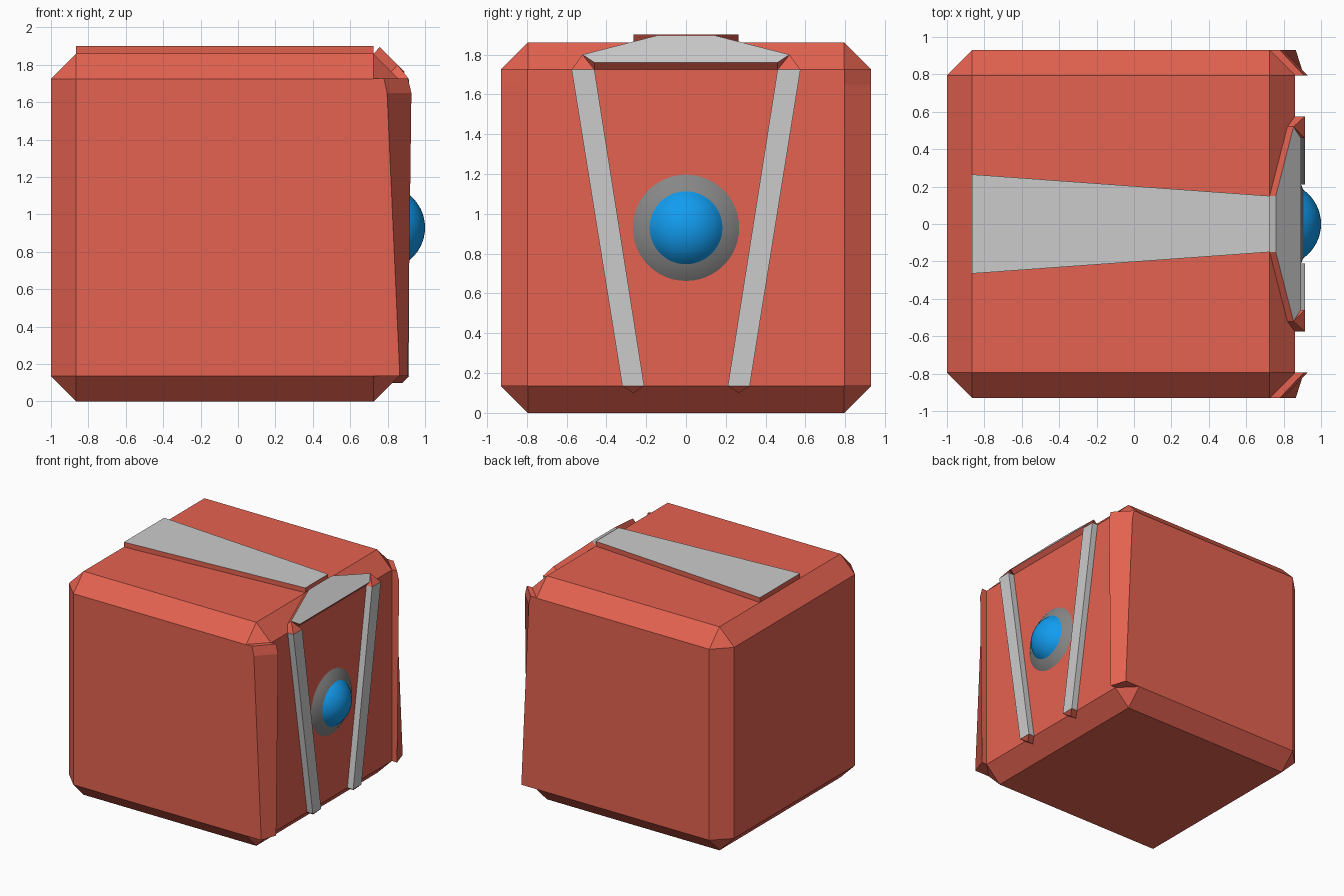
import bpy, bmesh, math
from mathutils import Vector

if "Cube" in bpy.data.objects:
    bpy.data.objects.remove(bpy.data.objects["Cube"])


def material(name, rgb):
    m = bpy.data.materials.new(name)
    m.diffuse_color = (*rgb, 1)
    m.use_nodes = True
    m.node_tree.nodes["Principled BSDF"].inputs["Base Color"].default_value = m.diffuse_color
    return m


RED = material("red", (0.775, 0.122, 0.08))
BLUE = material("blue", (0.006, 0.335, 0.87))
GREY = material("grey", (0.7, 0.7, 0.7))
DARK_GREY = material("dark_grey", (0.24, 0.24, 0.24))


def make_object(name, bm, mats):
    bmesh.ops.recalc_face_normals(bm, faces=bm.faces[:])
    mesh = bpy.data.meshes.new(name)
    bm.to_mesh(mesh)
    bm.free()
    for m in mats:
        mesh.materials.append(m)
    ob = bpy.data.objects.new(name, mesh)
    bpy.context.collection.objects.link(ob)
    return ob


def plate(name, outline, offset, grey_sides=()):
    """Flat panel: grey outer face, red edges except the listed sides."""
    bm = bmesh.new()
    lo = [bm.verts.new(p) for p in outline]
    hi = [bm.verts.new(Vector(p) + Vector(offset)) for p in outline]
    bm.faces.new(lo[::-1])
    bm.faces.new(hi).material_index = 1
    n = len(lo)
    for i in range(n):
        j = (i + 1) % n
        f = bm.faces.new((lo[i], lo[j], hi[j], hi[i]))
        f.material_index = int(i in grey_sides)
    return make_object(name, bm, (RED, GREY))


def lathe(name, profile, mat):
    """Revolve (x, radius) points about the eye axis."""
    bm = bmesh.new()
    vs = [bm.verts.new((x, 0, 0.93 + r)) for x, r in profile]
    edges = [bm.edges.new(e) for e in zip(vs, vs[1:])]
    bmesh.ops.spin(bm, geom=vs + edges, cent=(0, 0, 0.93), axis=(1, 0, 0),
                   angle=math.tau, steps=48, use_merge=True)
    bmesh.ops.remove_doubles(bm, verts=bm.verts[:], dist=1e-4)
    ob = make_object(name, bm, (mat,))
    for p in ob.data.polygons:
        p.use_smooth = True


# Chamfered body
bm = bmesh.new()
bmesh.ops.create_cube(bm, size=1)
for v in bm.verts:
    v.co = Vector((v.co.x * 1.86 - 0.07, v.co.y * 1.86, v.co.z * 1.86 + 0.93))
bmesh.ops.bevel(bm, geom=bm.edges[:], offset=0.135, segments=1,
                affect='EDGES', clamp_overlap=False)
make_object("body", bm, (RED,))

# Tapered strip along the top
plate("top_strip", [(-0.865, -0.265, 1.86), (0.725, -0.15, 1.86),
                    (0.725, 0.15, 1.86), (-0.865, 0.265, 1.86)], (0, 0, 0.04))

# Brow plate lying on the upper chamfer
brow = [(-0.15, 1.86), (-0.52, 1.765), (-0.46, 1.726),
        (0.46, 1.726), (0.52, 1.765), (0.15, 1.86)]
plate("brow_plate", [(2.585 - z, y, z) for y, z in brow], (0.033, 0, 0.035), (5,))

for side, s in (("left", -1), ("right", 1)):
    # Slanted strip beside the eye, with pointed ends folded over the chamfers
    bm = bmesh.new()
    rail = [(0.86, 0.32, 0.135), (0.86, 0.575, 1.725), (0.82, 0.52, 1.765),
            (0.86, 0.46, 1.725), (0.86, 0.21, 0.135), (0.825, 0.265, 0.1)]
    push = [(0.053, 0, 0)] * 6
    push[2] = (0.033, 0, 0.035)
    lo = [bm.verts.new((x, s * y, z)) for x, y, z in rail]
    hi = [bm.verts.new(v.co + Vector(p)) for v, p in zip(lo, push)]
    bm.faces.new((hi[0], hi[1], hi[3], hi[4])).material_index = 1
    bm.faces.new((hi[1], hi[2], hi[3])).material_index = 0
    bm.faces.new((hi[4], hi[5], hi[0])).material_index = 0
    for i in range(6):
        j = (i + 1) % 6
        f = bm.faces.new((lo[i], lo[j], hi[j], hi[i]))
        f.material_index = int(i in (0, 3))
    make_object(side + "_face_strip", bm, (RED, GREY))

    # Tapered guard on the vertical corner chamfer, its top edge bevelled
    bm = bmesh.new()
    sections = [[(0.725, 0.93), (0.86, 0.795), (0.908, 0.795), (0.865, 0.93), 0.135],
                [(0.725, 0.93), (0.86, 0.795), (0.927, 0.795), (0.797, 0.93), 1.65],
                [(0.725, 0.93), (0.86, 0.795), (0.908, 0.795), (0.78, 0.93), 1.728]]
    rings = [[bm.verts.new((x, s * y, sec[4])) for x, y in sec[:4]] for sec in sections]
    bm.faces.new(rings[0])
    bm.faces.new(rings[-1])
    for a, b in zip(rings, rings[1:]):
        for i in range(4):
            j = (i + 1) % 4
            bm.faces.new((a[i], a[j], b[j], b[i]))
    make_object(side + "_corner_guard", bm, (RED,))

# Eye: sloped grey rim and blue domed lens
lathe("eye_rim", [(0.858, 0.27), (0.885, 0.232), (0.905, 0.183)], DARK_GREY)
R = 0.2235
a0 = math.asin(0.183 / R)
lathe("eye_lens", [(1.0 - R + R * math.cos(a0 * k / 8), R * math.sin(a0 * k / 8))
                   for k in range(9)], BLUE)
